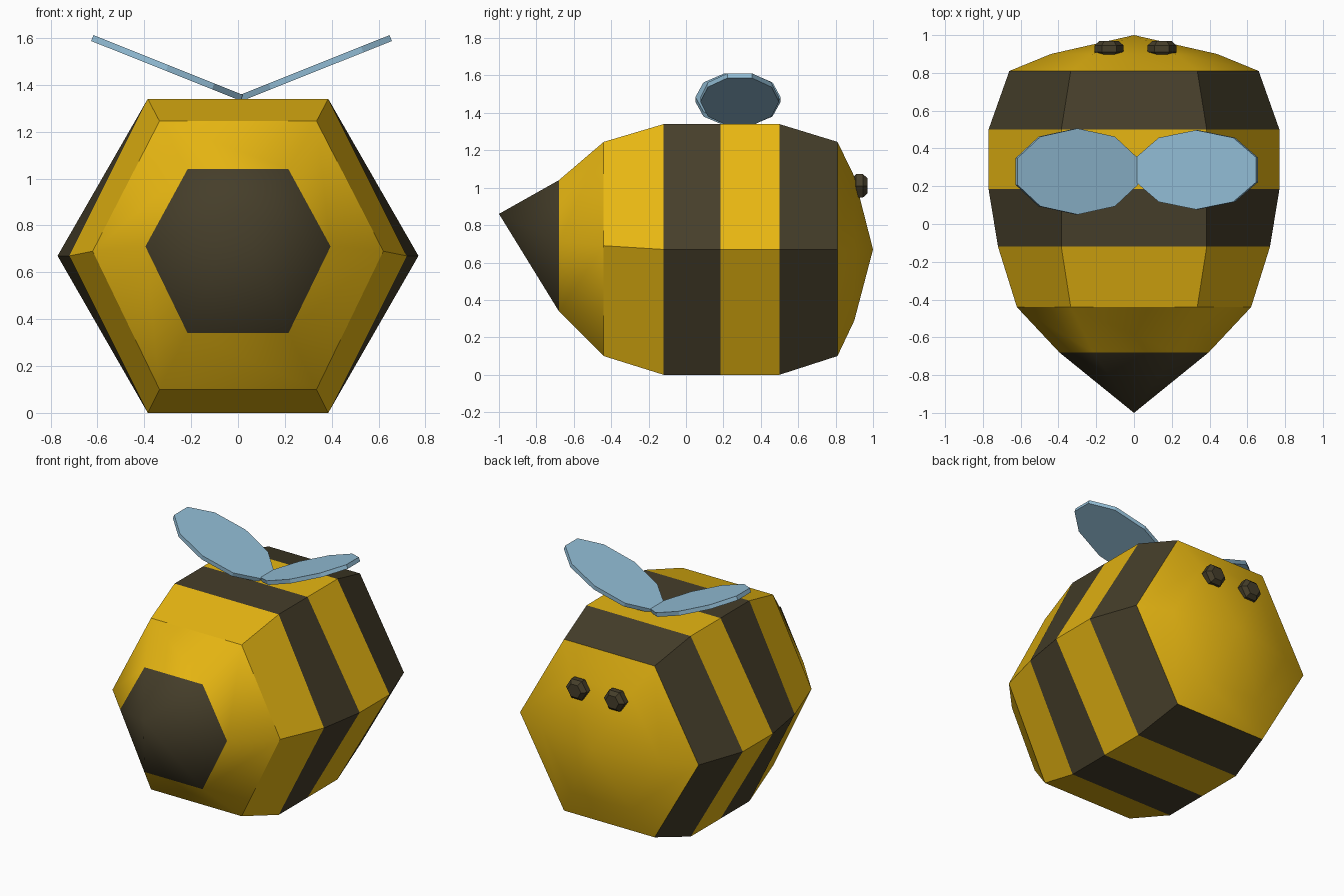
import bpy
import bmesh
from math import cos, sin, pi, atan2
from mathutils import Matrix, Vector

cube = bpy.data.objects.get("Cube")
if cube:
    bpy.data.objects.remove(cube, do_unlink=True)


def make_material(name, rgb):
    mat = bpy.data.materials.new(name)
    mat.use_nodes = True
    mat.diffuse_color = (*rgb, 1)
    mat.node_tree.nodes["Principled BSDF"].inputs["Base Color"].default_value = (*rgb, 1)
    return mat


yellow = make_material("honey yellow", (0.80, 0.47, 0.006))
dark = make_material("dark brown", (0.06, 0.048, 0.023))
blue = make_material("pale blue", (0.29, 0.51, 0.67))


def add_object(name, bm, materials):
    bmesh.ops.recalc_face_normals(bm, faces=bm.faces)
    mesh = bpy.data.meshes.new(name)
    bm.to_mesh(mesh)
    bm.free()
    for mat in materials:
        mesh.materials.append(mat)
    obj = bpy.data.objects.new(name, mesh)
    bpy.context.collection.objects.link(obj)
    return obj


def bridge(bm, a, b):
    n = len(a)
    return [bm.faces.new((a[i], a[(i + 1) % n], b[(i + 1) % n], b[i])) for i in range(n)]


def fan(bm, ring, tip):
    n = len(ring)
    return [bm.faces.new((ring[i], ring[(i + 1) % n], tip)) for i in range(n)]


# Body: hexagonal sections from the pointed end to the domed end
# y, half width, half width of flat top, bottom, middle, top
sections = [
    (-0.68, 0.395, 0.215, 0.34, 0.71, 1.04),
    (-0.44, 0.62, 0.335, 0.10, 0.69, 1.245),
    (-0.12, 0.72, 0.385, 0.00, 0.67, 1.34),
    (0.185, 0.77, 0.385, 0.00, 0.67, 1.34),
    (0.50, 0.77, 0.385, 0.00, 0.67, 1.34),
    (0.81, 0.66, 0.335, 0.10, 0.67, 1.245),
    (0.90, 0.44, 0.22, 0.29, 0.67, 1.06),
]
bm = bmesh.new()
rings = []
for y, w, t, low, mid, high in sections:
    outline = [(w, mid), (t, high), (-t, high), (-w, mid), (-t, low), (t, low)]
    rings.append([bm.verts.new((x, y, z)) for x, z in outline])
bands = [fan(bm, rings[0], bm.verts.new((0, -1, 0.86)))]
bands += [bridge(bm, a, b) for a, b in zip(rings, rings[1:])]
bands.append(fan(bm, rings[-1], bm.verts.new((0, 1, 0.67))))

# Dark stripes and sting; both ends are smooth, the stripes are flat
for i, faces in enumerate(bands):
    for face in faces:
        face.material_index = int(i in (0, 3, 5))
        face.smooth = i not in (2, 3, 4, 5)
add_object("striped_body", bm, [yellow, dark])

# Eyes: small bevelled hexagonal beads
for name, side in (("left_eye", 1), ("right_eye", -1)):
    bm = bmesh.new()
    rings = []
    for y, r in ((0.89, 0.055), (0.91, 0.077), (0.945, 0.077), (0.97, 0.05)):
        rings.append([bm.verts.new((0.008 + side * 0.14 + r * cos(k * pi / 3), y,
                                    1.01 + r * 0.95 * sin(k * pi / 3))) for k in range(6)])
    for a, b in zip(rings, rings[1:]):
        bridge(bm, a, b)
    bm.faces.new(rings[0])
    bm.faces.new(rings[-1])
    add_object(name, bm, [dark])

# Wings: thin ten-sided ovals rising outwards from the top of the back
tilt = atan2(0.255, 0.638)
for name, side, y, depth in (("left_wing", 1, 0.287, 0.21), ("right_wing", -1, 0.278, 0.228)):
    bm = bmesh.new()
    turn = Matrix.Rotation(-tilt * side, 3, "Y")
    centre = Vector((0.015 + side * 0.318, y, 1.472))
    rings = []
    for h in (-0.0135, 0.0135):
        ring = []
        for k in range(10):
            a = pi / 10 + k * pi / 5
            ring.append(bm.verts.new(centre + turn @ Vector((0.361 * cos(a), depth * sin(a), h))))
        rings.append(ring)
    bridge(bm, *rings)
    bm.faces.new(rings[0])
    bm.faces.new(rings[1])
    add_object(name, bm, [blue])
